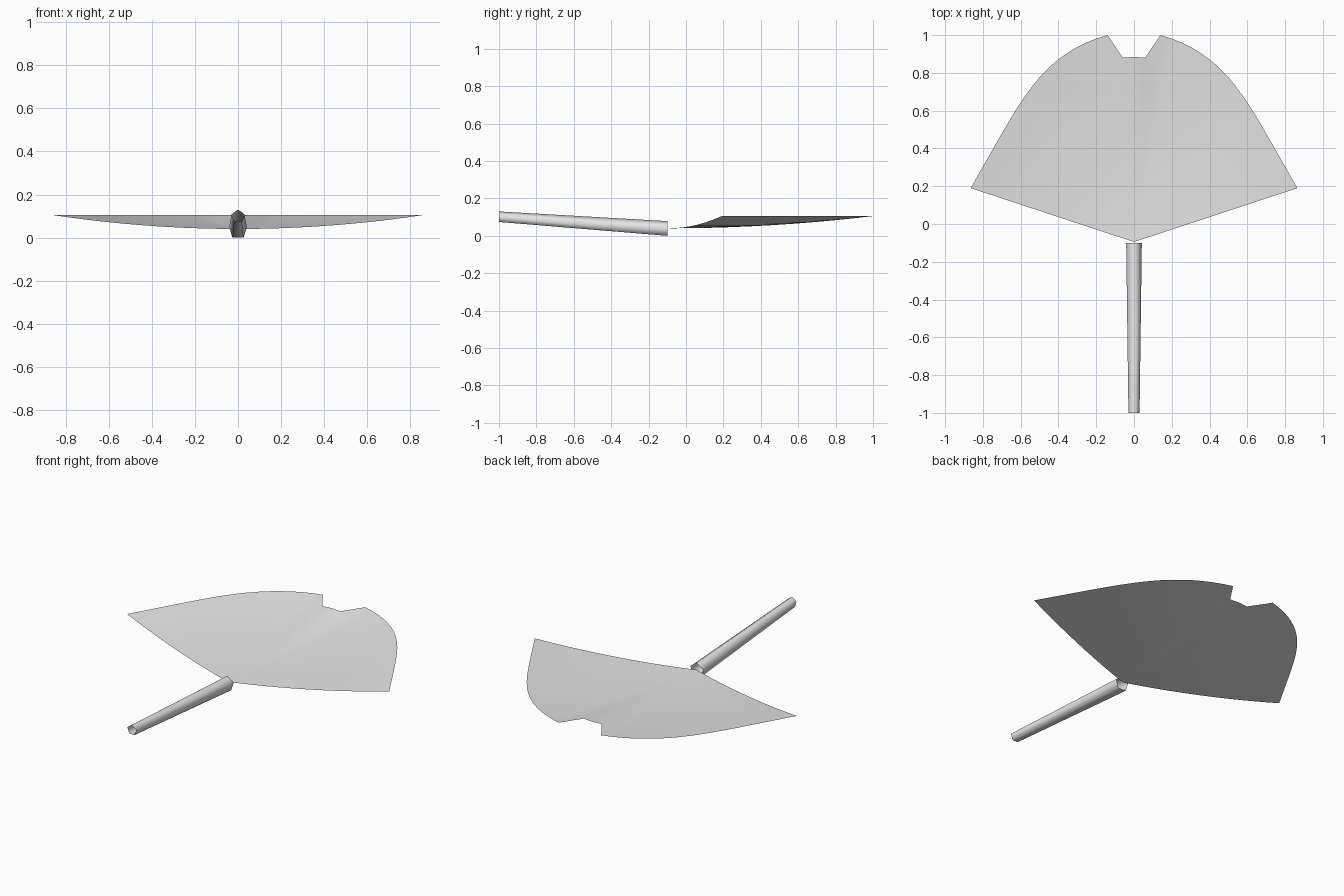
import bpy
import bmesh
import math
from mathutils import Vector
from mathutils.geometry import interpolate_bezier

cube = bpy.data.objects.get("Cube")
if cube:
    bpy.data.objects.remove(cube, do_unlink=True)

grey = bpy.data.materials.new("pale_grey")
grey.use_nodes = True
GREY = (0.8, 0.8, 0.8, 1.0)
grey.diffuse_color = GREY
grey.node_tree.nodes["Principled BSDF"].inputs["Base Color"].default_value = GREY


def add_object(name, bm):
    """Turn a bmesh into a smooth-shaded object."""
    for face in bm.faces:
        face.smooth = True
    mesh = bpy.data.meshes.new(name)
    bm.to_mesh(mesh)
    bm.free()
    mesh.materials.append(grey)
    obj = bpy.data.objects.new(name, mesh)
    bpy.context.collection.objects.link(obj)
    return obj


def loft(bm, lower, upper, closed=False):
    """Bridge two rows of vertices with quads."""
    count = len(lower)
    for i in range(count if closed else count - 1):
        j = (i + 1) % count
        bm.faces.new((lower[i], upper[i], upper[j], lower[j]))


# Fan-shaped leaf: a shallow dish of rays running from the base to the rim
BASE = Vector((0, -0.095, 0.04))
RIM_RISE = 0.065
RINGS = 10

# Half of the rim, from the notch middle out to the pointed corner
rim = [Vector((0, 0.885)), Vector((0.06, 0.88))]
rim += interpolate_bezier(Vector((0.14, 1.0)), Vector((0.40, 0.93)),
                          Vector((0.53, 0.76)), Vector((0.64, 0.58)), 14)
rim += interpolate_bezier(Vector((0.64, 0.58)), Vector((0.71, 0.465)),
                          Vector((0.79, 0.32)), Vector((0.865, 0.19)), 7)[1:]
rim = [Vector(p[:2]) for p in rim]

bm = bmesh.new()
base_vert = bm.verts.new(BASE)
previous = None
for ring in range(1, RINGS + 1):
    t = ring / RINGS
    row = [bm.verts.new((p.x * t, BASE.y + (p.y - BASE.y) * t,
                         BASE.z + RIM_RISE * t * t)) for p in rim]
    if previous:
        loft(bm, previous, row)
    else:
        for a, b in zip(row, row[1:]):
            bm.faces.new((base_vert, a, b))
    previous = row
bmesh.ops.recalc_face_normals(bm, faces=bm.faces)
if sum(f.normal.z for f in bm.faces) < 0:
    bmesh.ops.reverse_faces(bm, faces=bm.faces)
leaf = add_object("leaf_blade", bm)
mirror = leaf.modifiers.new("other_half", "MIRROR")
mirror.use_clip = True

# Stem: an open, tapering five-sided tube
SIDES = 5
bm = bmesh.new()
ends = []
for y, z, radius in ((-1.0, 0.099, 0.031), (-0.1, 0.035, 0.0435)):
    angles = [math.tau * i / SIDES for i in range(SIDES)]
    ends.append([bm.verts.new((radius * math.sin(a), y, z + radius * math.cos(a)))
                 for a in angles])
loft(bm, ends[0], ends[1], closed=True)
# Make the walls face outward from the stem axis
first = next(iter(bm.faces))
centre = first.calc_center_median()
first.normal_update()
if first.normal.dot(centre - Vector((0, centre.y, 0.067))) < 0:
    bmesh.ops.reverse_faces(bm, faces=bm.faces)
add_object("stem", bm)
